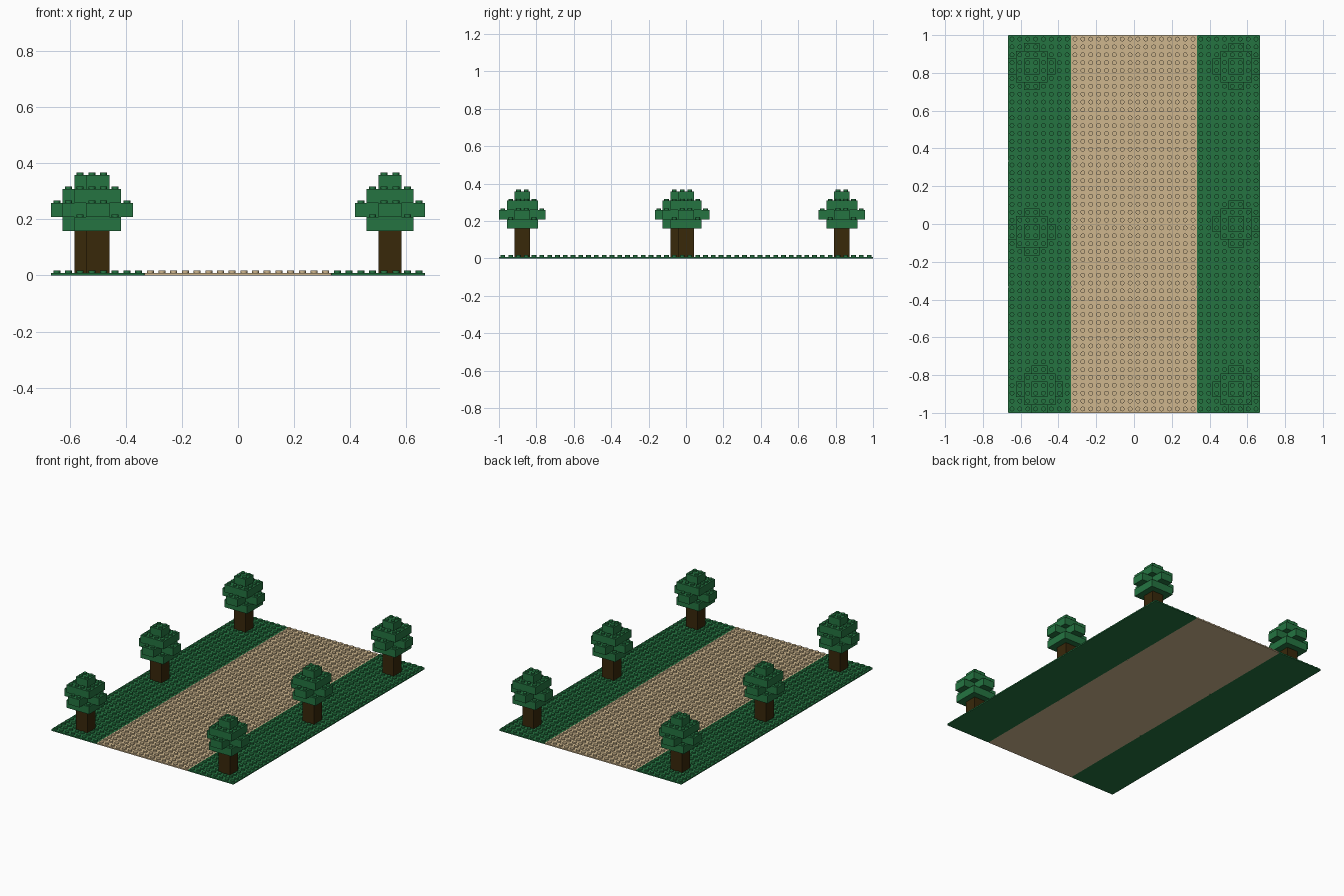
import bpy
import bmesh
import math
from mathutils import Matrix, Vector

if "Cube" in bpy.data.objects:
    bpy.data.objects.remove(bpy.data.objects["Cube"], do_unlink=True)

P = 2 / 48            # stud pitch
BRICK = 1.2 * P       # brick height
PLATE = 0.2 * P       # baseplate thickness
STUD_R, STUD_H, SIDES = 0.3 * P, 0.21 * P, 16


def material(name, color):
    m = bpy.data.materials.new(name)
    m.use_nodes = True
    rgba = (*color, 1)
    m.diffuse_color = rgba
    bsdf = m.node_tree.nodes["Principled BSDF"]
    bsdf.inputs["Base Color"].default_value = rgba
    bsdf.inputs["Roughness"].default_value = 0.5
    return m


green = material("leaf green", (0.018, 0.175, 0.053))
tan = material("sand tan", (0.62, 0.47, 0.27))
brown = material("dark bark brown", (0.04, 0.021, 0.003))


def add_box(bm, x0, x1, y0, y1, z0, z1):
    """Box between two corners, x and y given in studs."""
    size = Vector(((x1 - x0) * P, (y1 - y0) * P, z1 - z0))
    mid = Vector(((x0 + x1) * P / 2, (y0 + y1) * P / 2, (z0 + z1) / 2))
    mat = Matrix.Translation(mid) @ Matrix.Diagonal((*size, 1))
    return bmesh.ops.create_cube(bm, size=1, matrix=mat)["verts"]


def add_stud(bm, cx, cy, z):
    """Open-bottomed round stud, centre in studs."""
    rings = []
    for h in (z, z + STUD_H):
        rings.append([bm.verts.new((cx * P + STUD_R * math.cos(a),
                                    cy * P + STUD_R * math.sin(a), h))
                      for a in (2 * math.pi * i / SIDES for i in range(SIDES))])
    low, high = rings
    bm.faces.new(high)
    for i in range(SIDES):
        j = (i + 1) % SIDES
        bm.faces.new((low[i], low[j], high[j], high[i]))


def to_mesh(bm, name, mat):
    me = bpy.data.meshes.new(name)
    bm.to_mesh(me)
    bm.free()
    me.materials.append(mat)
    return me


def place(name, me, x=0, y=0, z=0):
    ob = bpy.data.objects.new(name, me)
    ob.location = (x * P, y * P, z)
    bpy.context.collection.objects.link(ob)
    return ob


def smooth(ob):
    bpy.ops.object.select_all(action="DESELECT")
    ob.select_set(True)
    bpy.context.view_layer.objects.active = ob
    bpy.ops.object.shade_smooth_by_angle(angle=math.radians(35))


def baseplate(name, width, depth, mat):
    """Thin studded plate with slightly rounded corners."""
    bm = bmesh.new()
    add_box(bm, -width / 2, width / 2, -depth / 2, depth / 2, 0, PLATE)
    corners = [e for e in bm.edges
               if abs(e.verts[0].co.z - e.verts[1].co.z) > PLATE / 2]
    bmesh.ops.bevel(bm, geom=corners, offset=0.15 * P, segments=3,
                    profile=0.5, affect="EDGES")
    for i in range(width):
        for j in range(depth):
            add_stud(bm, i + 0.5 - width / 2, j + 0.5 - depth / 2, PLATE)
    return to_mesh(bm, name, mat)


# Foliage layers as lists of half sizes (x, y) in studs, bottom to top
LAYERS = [[(2, 2)], [(3, 1), (1, 3)], [(2, 2)], [(1, 1)]]


def covers(layer, x, y):
    return any(abs(x) < hx and abs(y) < hy for hx, hy in layer)


def foliage_mesh():
    bm = bmesh.new()
    for k, layer in enumerate(LAYERS):
        z0, z1 = k * BRICK, (k + 1) * BRICK
        if len(layer) == 1:
            hx, hy = layer[0]
            add_box(bm, -hx, hx, -hy, hy, z0, z1)
        else:
            # cross of one long bar and two side arms
            add_box(bm, -3, 3, -1, 1, z0, z1)
            add_box(bm, -1, 1, 1, 3, z0, z1)
            add_box(bm, -1, 1, -3, -1, z0, z1)
        above = LAYERS[k + 1] if k + 1 < len(LAYERS) else []
        for i in range(-3, 3):
            for j in range(-3, 3):
                x, y = i + 0.5, j + 0.5
                if covers(layer, x, y) and not covers(above, x, y):
                    add_stud(bm, x, y, z1)
    return to_mesh(bm, "foliage", green)


# Ground: three rows of a sandy path between two grass strips
grass = baseplate("grass_plate", 8, 16, green)
path = baseplate("path_plate", 16, 16, tan)
for row, y in (("front", -16), ("middle", 0), ("back", 16)):
    for side, x in (("right", -12), ("left", 12)):
        strip = place(f"grass_{row}_{side}", grass, x, y)
    road = place(f"path_{row}", path, 0, y)

# Trees: square trunk three bricks high with stacked foliage
bm = bmesh.new()
add_box(bm, -1, 1, -1, 1, 0, 3 * BRICK)
trunk = to_mesh(bm, "trunk", brown)
leaves = foliage_mesh()
TREES = {"front_right": (-12, -21), "middle_right": (-13, -1),
         "back_right": (-13, 20), "front_left": (13, -21),
         "middle_left": (13, 0), "back_left": (13, 20)}
for name, (x, y) in TREES.items():
    place(f"trunk_{name}", trunk, x, y, PLATE)
    crown = place(f"foliage_{name}", leaves, x, y, PLATE + 3 * BRICK)

# Shared meshes need smoothing only once each
for ob in (strip, road, crown):
    smooth(ob)
